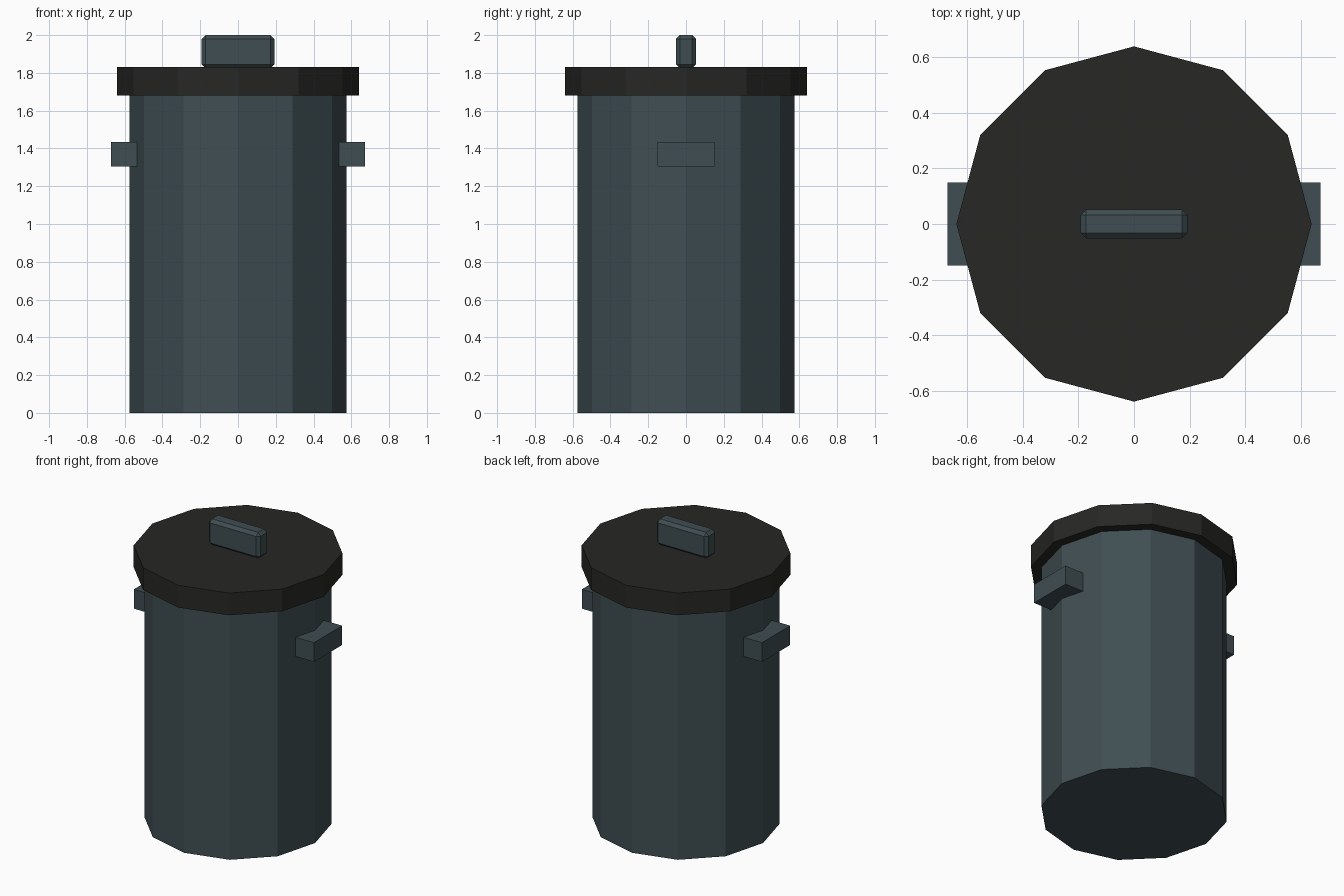
import bpy

if "Cube" in bpy.data.objects:
    bpy.data.objects.remove(bpy.data.objects["Cube"])


def material(name, rgb):
    m = bpy.data.materials.new(name)
    m.diffuse_color = (*rgb, 1)
    m.use_nodes = True
    m.node_tree.nodes["Principled BSDF"].inputs["Base Color"].default_value = m.diffuse_color
    return m


STEEL = material("blue_grey_steel", (0.05, 0.075, 0.085))
DARK = material("dark_lid", (0.02, 0.021, 0.018))


def finish(name, mat):
    ob = bpy.context.object
    ob.name = name
    ob.data.materials.append(mat)
    return ob


def drum(name, radius, z0, z1, mat):
    bpy.ops.mesh.primitive_cylinder_add(vertices=12, radius=radius, depth=z1 - z0,
                                        location=(0, 0, (z0 + z1) / 2))
    return finish(name, mat)


def box(name, center, size, mat):
    bpy.ops.mesh.primitive_cube_add(size=1, location=center)
    ob = finish(name, mat)
    ob.scale = size
    bpy.ops.object.transform_apply(location=False, rotation=False, scale=True)
    return ob


# Twelve-sided can and overhanging lid
drum("can_body", 0.575, 0, 1.70, STEEL)
drum("lid", 0.64, 1.68, 1.83, DARK)

# Side handles
for side, sx in (("left", -1), ("right", 1)):
    box(side + "_handle", (sx * 0.60, 0, 1.37), (0.145, 0.30, 0.13), STEEL)

# Chamfered grip on the lid
grip = box("lid_grip", (0, 0, 1.9125), (0.385, 0.105, 0.175), STEEL)
bevel = grip.modifiers.new("chamfer", 'BEVEL')
bevel.width = 0.02
bevel.segments = 1
